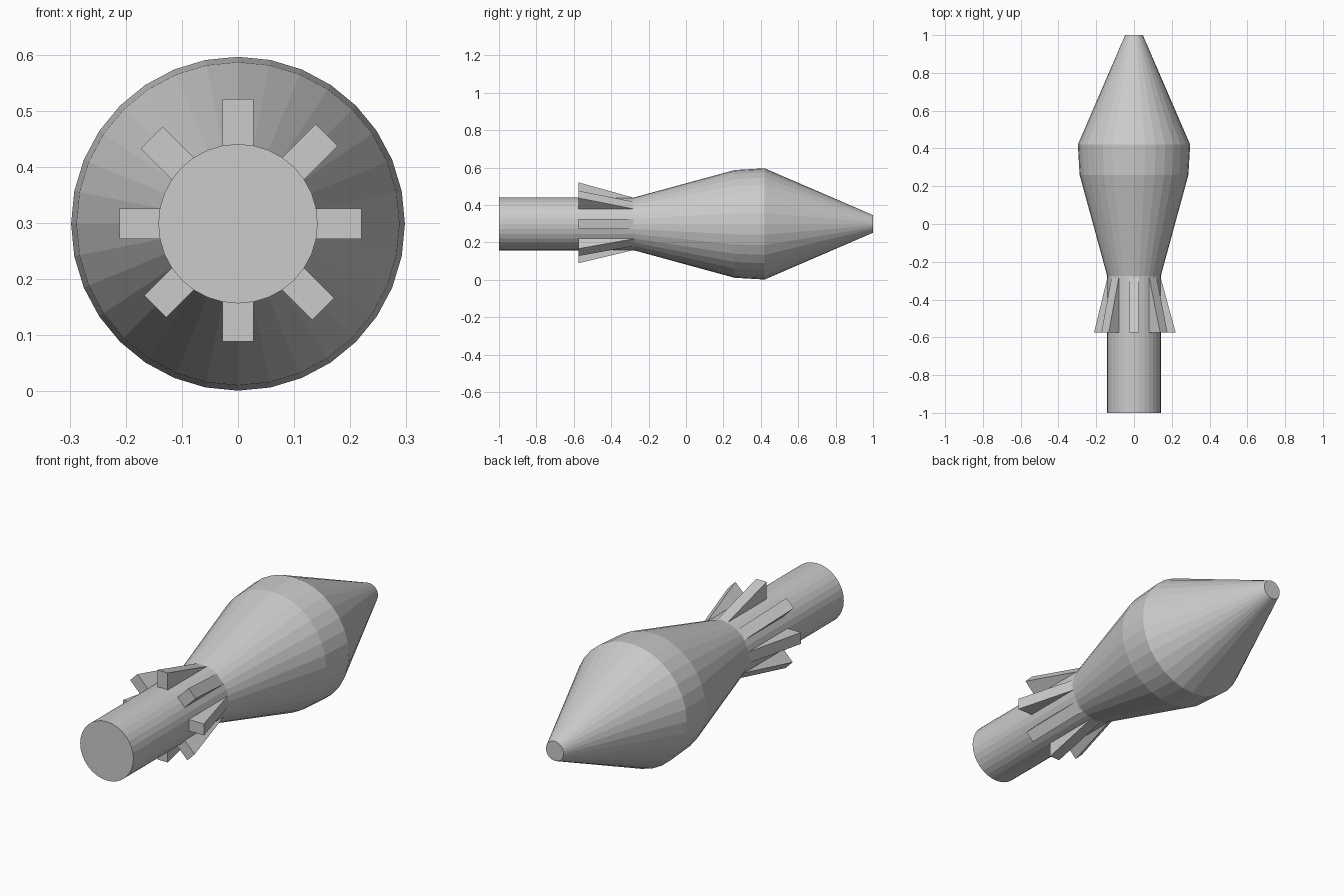
import bpy, bmesh, math
from mathutils import Matrix

if "Cube" in bpy.data.objects:
    bpy.data.objects.remove(bpy.data.objects["Cube"])

CENTRE_Z = 0.2985
SIDES = 32


def make_object(name, bm):
    bmesh.ops.recalc_face_normals(bm, faces=bm.faces[:])
    mesh = bpy.data.meshes.new(name)
    bm.to_mesh(mesh)
    bm.free()
    obj = bpy.data.objects.new(name, mesh)
    obj.location.z = CENTRE_Z
    bpy.context.collection.objects.link(obj)
    return obj


def lathe(name, profile):
    """Capped surface of revolution about y from (y, radius) pairs."""
    bm = bmesh.new()
    rings = []
    for y, r in profile:
        angles = [2 * math.pi * i / SIDES for i in range(SIDES)]
        rings.append([bm.verts.new((r * math.cos(a), y, r * math.sin(a))) for a in angles])
    for a, b in zip(rings, rings[1:]):
        for i in range(SIDES):
            j = (i + 1) % SIDES
            bm.faces.new((a[i], a[j], b[j], b[i]))
    bm.faces.new(rings[0])
    bm.faces.new(rings[-1])
    return make_object(name, bm)


def wedge_fin(name, angle, tip):
    """Tapered fin lying along the shaft, turned to the given angle about y."""
    half = 0.0275
    side = [(0.12, -0.575), (tip, -0.575), (0.138, -0.272), (0.12, -0.272)]
    bm = bmesh.new()
    face = bm.faces.new([bm.verts.new((r, y, -half)) for r, y in side])
    ext = bmesh.ops.extrude_face_region(bm, geom=[face])
    new = [v for v in ext["geom"] if isinstance(v, bmesh.types.BMVert)]
    bmesh.ops.translate(bm, verts=new, vec=(0, 0, 2 * half))
    bmesh.ops.transform(bm, matrix=Matrix.Rotation(-angle, 4, "Y"), verts=bm.verts[:])
    return make_object(name, bm)


# Shaft, flared body and tapered nose in one skin
lathe("body", [(-1.0, 0.142), (-0.275, 0.142), (0.26, 0.288),
               (0.42, 0.2975), (1.0, 0.047)])

# Ring of eight fins behind the body, slightly longer towards upper right
for k in range(8):
    a = k * math.pi / 4
    wedge_fin(f"fin_{k + 1}", a, 0.216 + 0.0045 * math.cos(a) + 0.006 * math.sin(a))
